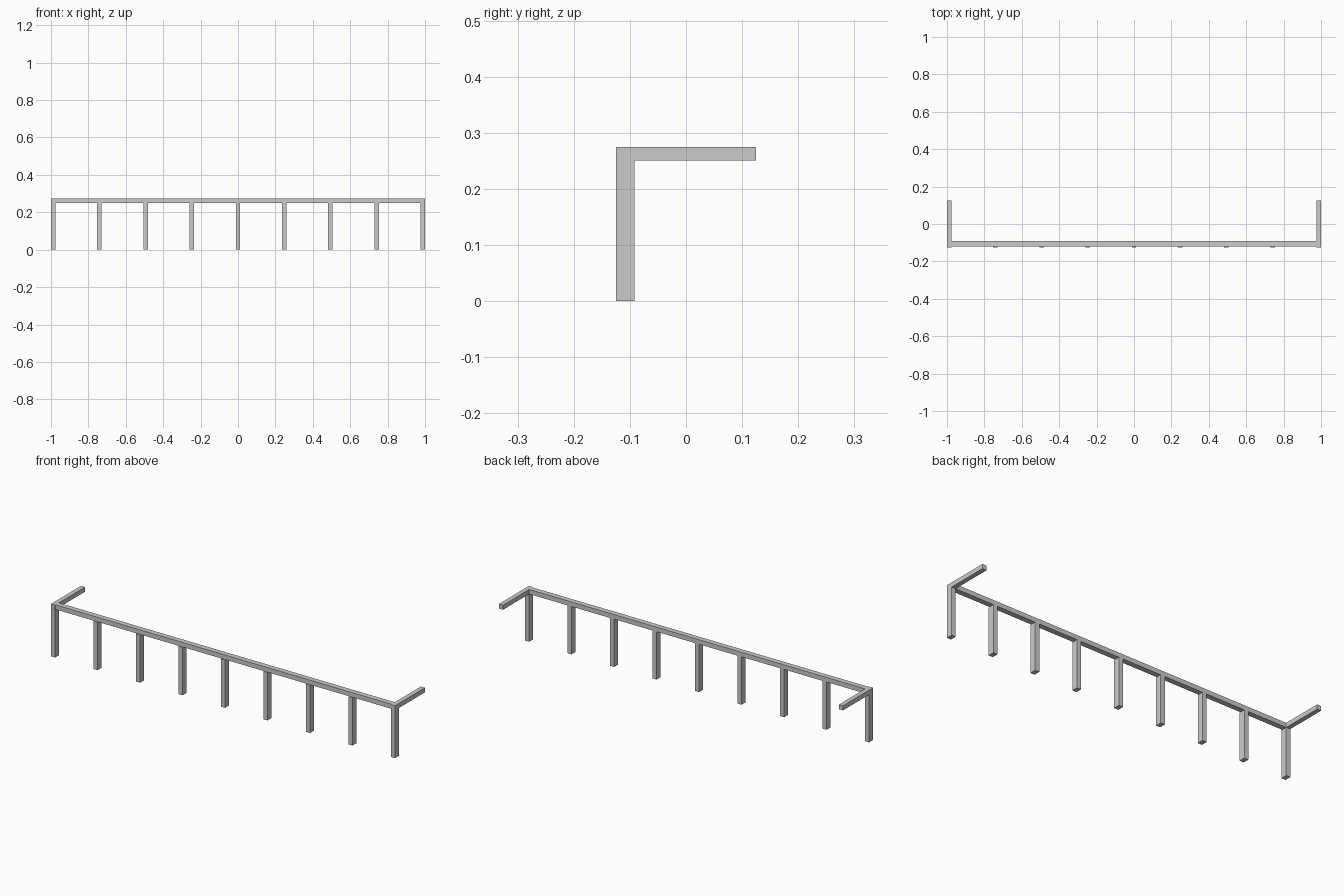
import bpy

if "Cube" in bpy.data.objects:
    bpy.data.objects.remove(bpy.data.objects["Cube"])

def box(name, x0, x1, y0, y1, z0, z1):
    bpy.ops.mesh.primitive_cube_add(size=1, location=((x0 + x1) / 2, (y0 + y1) / 2, (z0 + z1) / 2))
    ob = bpy.context.object
    ob.name = name
    ob.scale = (x1 - x0, y1 - y0, z1 - z0)
    bpy.ops.object.transform_apply(location=False, rotation=False, scale=True)
    return ob

W = 0.024               # bar thickness
FRONT, BACK = -0.125, -0.092
TOP, UNDER = 0.275, 0.251

# Evenly spaced posts along the front
for i in range(9):
    x = -0.988 + i * 0.247
    box(f"post_{i + 1}", x - W / 2, x + W / 2, FRONT, BACK, 0, UNDER)

# Long top rail between the two arms
box("front_rail", -1 + W, 1 - W, -0.12, BACK, UNDER, TOP)

# Short arms running back from the end posts
box("left_arm", -1, -1 + W, FRONT + 0.0005, 0.125, UNDER, TOP)
box("right_arm", 1 - W, 1, FRONT + 0.0005, 0.125, UNDER, TOP)
